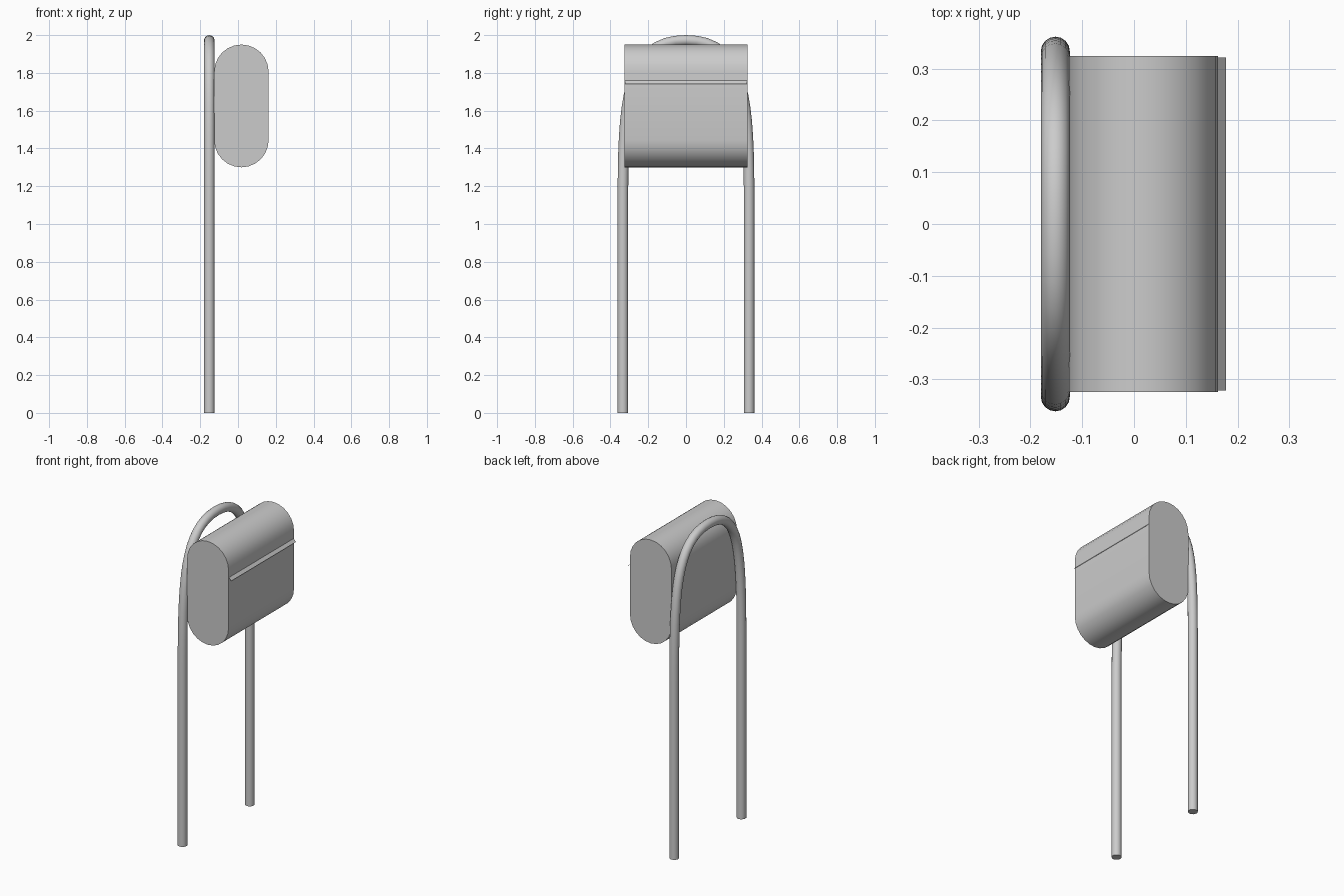
import bpy
import bmesh
import math
from mathutils import Vector

cube = bpy.data.objects.get("Cube")
if cube:
    bpy.data.objects.remove(cube, do_unlink=True)

grey = bpy.data.materials.new("light_grey")
grey.use_nodes = True
colour = (0.6, 0.6, 0.6, 1)
grey.diffuse_color = colour
grey.node_tree.nodes["Principled BSDF"].inputs["Base Color"].default_value = colour


def add_object(name, bm, smooth=True):
    bmesh.ops.recalc_face_normals(bm, faces=bm.faces)
    mesh = bpy.data.meshes.new(name)
    bm.to_mesh(mesh)
    bm.free()
    mesh.materials.append(grey)
    obj = bpy.data.objects.new(name, mesh)
    bpy.context.collection.objects.link(obj)
    if smooth:
        bpy.ops.object.select_all(action="DESELECT")
        obj.select_set(True)
        bpy.context.view_layer.objects.active = obj
        bpy.ops.object.shade_smooth_by_angle(angle=math.radians(40))
    return obj


# Box body: stadium profile extruded along y
X_MID, RADIUS, HALF_LEN = 0.018, 0.144, 0.325
BOTTOM, TOP, STEPS = 1.30, 1.95, 12
bm = bmesh.new()
profile = []
for centre_z, start in ((TOP - RADIUS, 0), (BOTTOM + RADIUS, math.pi)):
    for i in range(STEPS + 1):
        a = start + math.pi * i / STEPS
        profile.append(bm.verts.new((X_MID + RADIUS * math.cos(a), -HALF_LEN,
                                     centre_z + RADIUS * math.sin(a))))
end = bm.faces.new(profile)
side = bmesh.ops.extrude_face_region(bm, geom=[end], use_keep_orig=True)
moved = [v for v in side["geom"] if isinstance(v, bmesh.types.BMVert)]
bmesh.ops.translate(bm, verts=moved, vec=(0, 2 * HALF_LEN, 0))
add_object("box_body", bm)

# Sloping lip on the outer side of the box
bm = bmesh.new()
lip = [(0.160, -0.322, 1.762), (0.178, -0.322, 1.742),
       (0.178, 0.322, 1.742), (0.160, 0.322, 1.762)]
bm.faces.new([bm.verts.new(p) for p in lip])
add_object("lid_lip", bm, smooth=False)

# Arched support tube: straight legs joined by a tall curve, swept with a ring
TUBE_X, TUBE_R, LEG_Y, SIDES, ARCH_STEPS = -0.152, 0.028, 0.334, 16, 16
handles = [Vector((LEG_Y, 1.1)), Vector((LEG_Y, 1.65)),
           Vector((0.32, 1.972)), Vector((0, 1.972))]


def arch(t):
    weights = ((1 - t) ** 3, 3 * t * (1 - t) ** 2, 3 * t * t * (1 - t), t ** 3)
    return sum((h * w for h, w in zip(handles, weights)), Vector((0, 0)))


half = [Vector((LEG_Y, 0))] + [arch(i / ARCH_STEPS) for i in range(ARCH_STEPS + 1)]
path = half + [Vector((-p.x, p.y)) for p in reversed(half[:-1])]
bm = bmesh.new()
rings = []
for i, p in enumerate(path):
    along = (path[min(i + 1, len(path) - 1)] - path[max(i - 1, 0)]).normalized()
    if i in (0, len(path) - 1):
        along = Vector((0, 1 if i == 0 else -1))
    normal = Vector((along.y, -along.x))
    ring = []
    for k in range(SIDES):
        a = 2 * math.pi * k / SIDES
        q = p + normal * TUBE_R * math.cos(a)
        ring.append(bm.verts.new((TUBE_X + TUBE_R * math.sin(a), q.x, q.y)))
    rings.append(ring)
for r0, r1 in zip(rings, rings[1:]):
    for k in range(SIDES):
        n = (k + 1) % SIDES
        bm.faces.new((r0[k], r0[n], r1[n], r1[k]))
bm.faces.new(rings[0])
bm.faces.new(rings[-1])
add_object("support_tube", bm)
